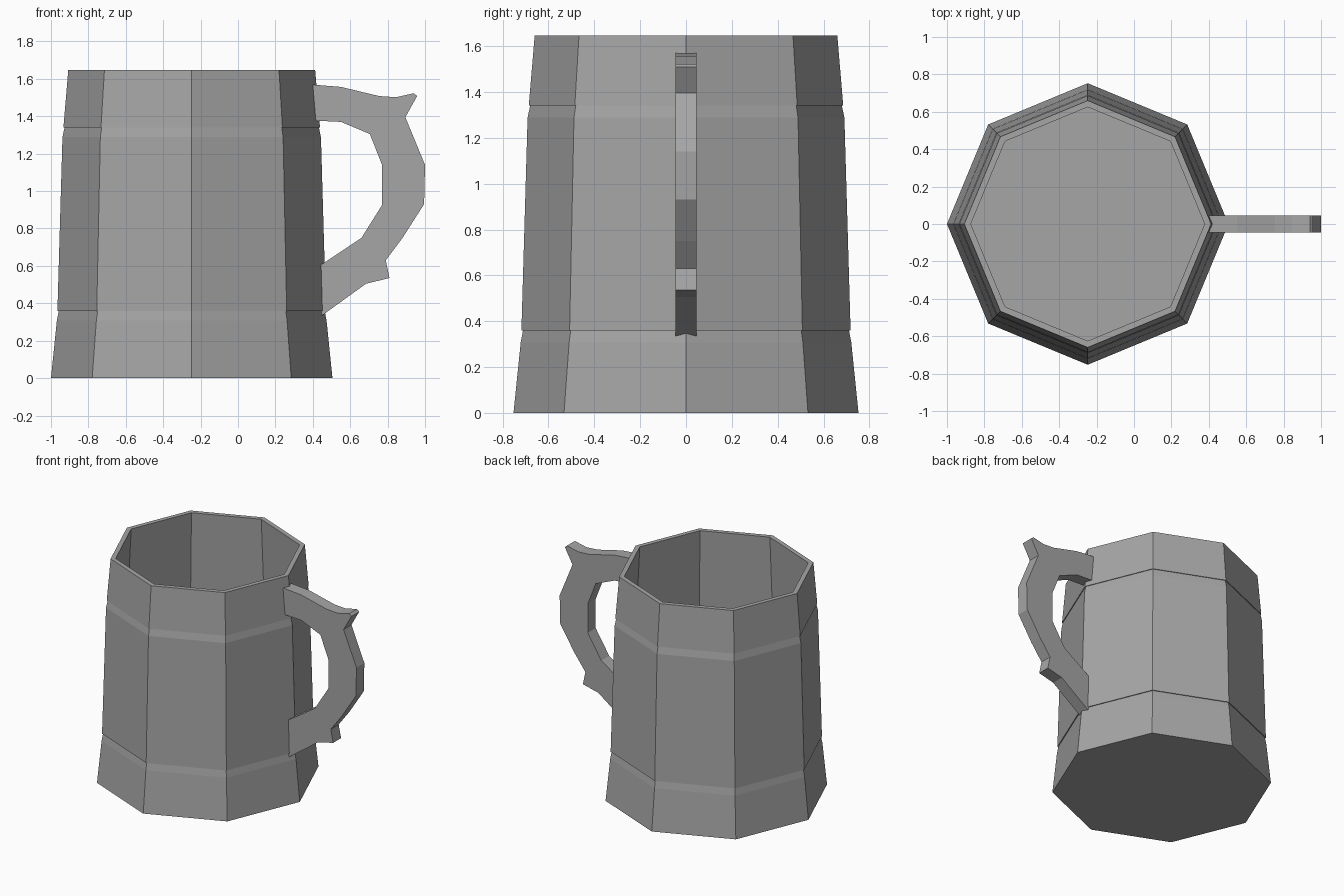
import bpy, bmesh
from math import cos, sin, pi

if "Cube" in bpy.data.objects:
    bpy.data.objects.remove(bpy.data.objects["Cube"])

SIDES = 8
CX = -0.2475

# Dark grey shared by all parts
grey = bpy.data.materials.new("dark_grey")
grey.diffuse_color = (0.38, 0.38, 0.38, 1)
grey.use_nodes = True
grey.node_tree.nodes["Principled BSDF"].inputs["Base Color"].default_value = grey.diffuse_color


def make_object(name, bm):
    bmesh.ops.recalc_face_normals(bm, faces=bm.faces)
    mesh = bpy.data.meshes.new(name)
    bm.to_mesh(mesh)
    bm.free()
    mesh.materials.append(grey)
    obj = bpy.data.objects.new(name, mesh)
    bpy.context.collection.objects.link(obj)
    return obj


def lathe(name, profile):
    """Stack octagonal rings (radius, z) and close both ends."""
    bm = bmesh.new()
    rings = [[bm.verts.new((CX + r * cos(2 * pi * i / SIDES), r * sin(2 * pi * i / SIDES), z))
              for i in range(SIDES)] for r, z in profile]
    for a, b in zip(rings, rings[1:]):
        for i in range(SIDES):
            j = (i + 1) % SIDES
            bm.faces.new((a[i], a[j], b[j], b[i]))
    bm.faces.new(rings[0])
    bm.faces.new(rings[-1])
    return make_object(name, bm)


def extrude_xz(name, outline, thickness):
    """Extrude an (x, z) outline symmetrically along y."""
    bm = bmesh.new()
    face = bm.faces.new([bm.verts.new((x, -thickness / 2, z)) for x, z in outline])
    new = bmesh.ops.extrude_face_region(bm, geom=[face])["geom"]
    verts = [v for v in new if isinstance(v, bmesh.types.BMVert)]
    bmesh.ops.translate(bm, verts=verts, vec=(0, thickness, 0))
    return make_object(name, bm)


# Hollow octagonal body with two tapered grooves
lathe("mug_body", [
    (0.7525, 0), (0.721, 0.308), (0.711, 0.36), (0.718, 0.36),
    (0.691, 1.288), (0.680, 1.34), (0.686, 1.34), (0.66, 1.647),
    (0.625, 1.647), (0.71, 0.07),
])

# Angular handle with a thumb rest and a lower spur
extrude_xz("handle", [
    (0.39, 1.57), (0.55, 1.557), (0.755, 1.508), (0.845, 1.502), (0.94, 1.523), (0.958, 1.508),
    (0.895, 1.395), (1.0, 1.14), (0.995, 0.93), (0.88, 0.75), (0.79, 0.63), (0.81, 0.535),
    (0.685, 0.505), (0.44, 0.328), (0.43, 0.60), (0.45, 0.61), (0.66, 0.75), (0.77, 0.925),
    (0.77, 1.14), (0.705, 1.305), (0.55, 1.37), (0.40, 1.377),
], 0.092)
